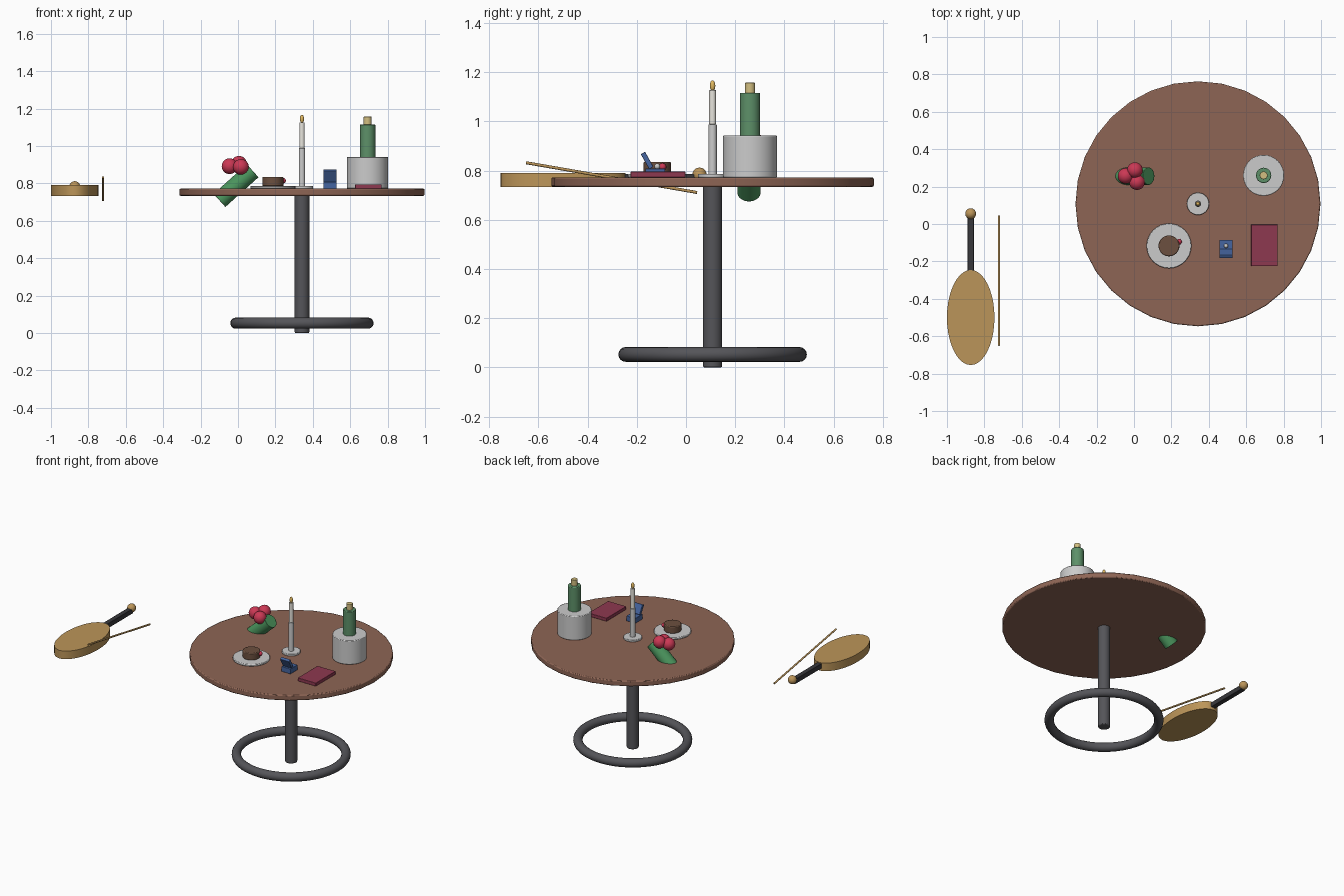
import bpy, math
from mathutils import Vector

if "Cube" in bpy.data.objects:
    bpy.data.objects.remove(bpy.data.objects["Cube"])

COL = {
    "wood": (0.27, 0.13, 0.09), "iron": (0.09, 0.09, 0.10), "tan": (0.50, 0.30, 0.10),
    "dark": (0.04, 0.04, 0.045), "red": (0.60, 0.04, 0.09), "wine": (0.27, 0.04, 0.08),
    "green": (0.07, 0.30, 0.11), "bottle": (0.11, 0.28, 0.14), "cork": (0.65, 0.52, 0.22),
    "blue": (0.06, 0.13, 0.35), "cake": (0.15, 0.08, 0.05), "wax": (0.80, 0.78, 0.72),
    "flame": (0.75, 0.48, 0.12),
}
MATS = {}


def finish(name, color=None, bevel=0.0):
    ob = bpy.context.object
    ob.name = name
    if color:
        if color not in MATS:
            MATS[color] = bpy.data.materials.new(color)
            MATS[color].diffuse_color = (*COL[color], 1)
        ob.data.materials.append(MATS[color])
    bpy.ops.object.transform_apply(location=False, rotation=False, scale=True)
    bpy.ops.object.shade_smooth_by_angle(angle=math.radians(35))
    if bevel:
        m = ob.modifiers.new("Bevel", 'BEVEL')
        m.width = bevel
        m.segments = 2
        m.limit_method = 'ANGLE'
        m.angle_limit = math.radians(40)
    return ob


def rod(name, a, b, r, color=None, bevel=0.0, sides=32):
    """Cylinder running from point a to point b."""
    a, b = Vector(a), Vector(b)
    d = b - a
    bpy.ops.mesh.primitive_cylinder_add(
        vertices=sides, radius=r, depth=d.length, location=(a + b) / 2,
        rotation=d.to_track_quat('Z', 'Y').to_euler())
    return finish(name, color, bevel)


def post(name, xy, z0, z1, r, color=None, bevel=0.0, sides=32):
    return rod(name, (*xy, z0), (*xy, z1), r, color, bevel, sides)


def ball(name, loc, r, color=None, scale=(1, 1, 1)):
    bpy.ops.mesh.primitive_uv_sphere_add(segments=24, ring_count=16, radius=r, location=loc)
    bpy.context.object.scale = scale
    return finish(name, color)


def box(name, loc, size, color=None, bevel=0.0, tilt=0.0):
    bpy.ops.mesh.primitive_cube_add(size=1, location=loc, rotation=(math.radians(tilt), 0, 0))
    bpy.context.object.scale = size
    return finish(name, color, bevel)


TOP = 0.772
C = (0.342, 0.108)

# Table
post("table_top", C, 0.734, TOP, 0.655, "wood", 0.006)
post("table_pole", C, 0.0, 0.74, 0.039, "iron", 0.006)
bpy.ops.mesh.primitive_torus_add(major_radius=0.353, minor_radius=0.03, major_segments=48,
                                 minor_segments=16, location=(*C, 0.053))
finish("foot_ring", "iron")

# Candle and its holder
post("candle_base", C, TOP, 0.787, 0.06, None, 0.003)
post("candle_holder", C, 0.785, 0.988, 0.017, None, 0.002)
post("candle", C, 0.988, 1.127, 0.014, "wax", 0.002)
ball("flame", (*C, 1.145), 0.011, "flame", (1, 1, 2))

# Ice bucket with bottle
B = (0.693, 0.26)
post("bucket", B, TOP, 0.942, 0.11, None, 0.004)
post("bottle", B, 0.85, 1.116, 0.041, "bottle", 0.004)
post("bottle_cork", B, 1.11, 1.157, 0.021, "cork", 0.002)

# Cake on a plate
P = (0.187, -0.117)
post("plate", P, TOP, 0.787, 0.12, None, 0.004)
post("cake", P, 0.785, 0.835, 0.056, "cake", 0.005)
ball("berry", (0.241, -0.095, 0.815), 0.015, "red")

# Open ring box
box("ring_box_base", (0.492, -0.125, 0.79), (0.07, 0.08, 0.036), "blue", 0.002)
box("ring_box_lid", (0.492, -0.158, 0.841), (0.07, 0.02, 0.07), "blue", 0.002, 29)
ball("ring_gem", (0.492, -0.117, 0.817), 0.012)

# Menu folder
box("menu", (0.697, -0.114, 0.784), (0.142, 0.222, 0.023), "wine", 0.002)

# Tipped vase with flowers
rod("vase", (-0.099, 0.256, 0.709), (0.078, 0.256, 0.868), 0.047, "green", 0.002)
for i, p in enumerate([(-0.045, 0.257, 0.892), (0.005, 0.288, 0.905), (0.016, 0.224, 0.888)]):
    ball(f"flower_{i + 1}", p, 0.042, "red")

# Stringed instrument and its bow
body = post("instrument_body", (-0.873, -0.5), 0.734, 0.791, 0.127, "tan", 0, 40)
body.scale = (1, 2, 1)
box("instrument_neck", (-0.873, -0.115, 0.769), (0.034, 0.33, 0.034), "dark", 0.003)
ball("instrument_scroll", (-0.873, 0.055, 0.783), 0.029, "tan")
rod("bow", (-0.722, -0.65, 0.832), (-0.722, 0.045, 0.711), 0.006, "tan", 0, 12)

for m in bpy.data.materials:
    if m.users and not m.is_grease_pencil:
        m.use_nodes = True
        m.node_tree.nodes["Principled BSDF"].inputs["Base Color"].default_value = m.diffuse_color
